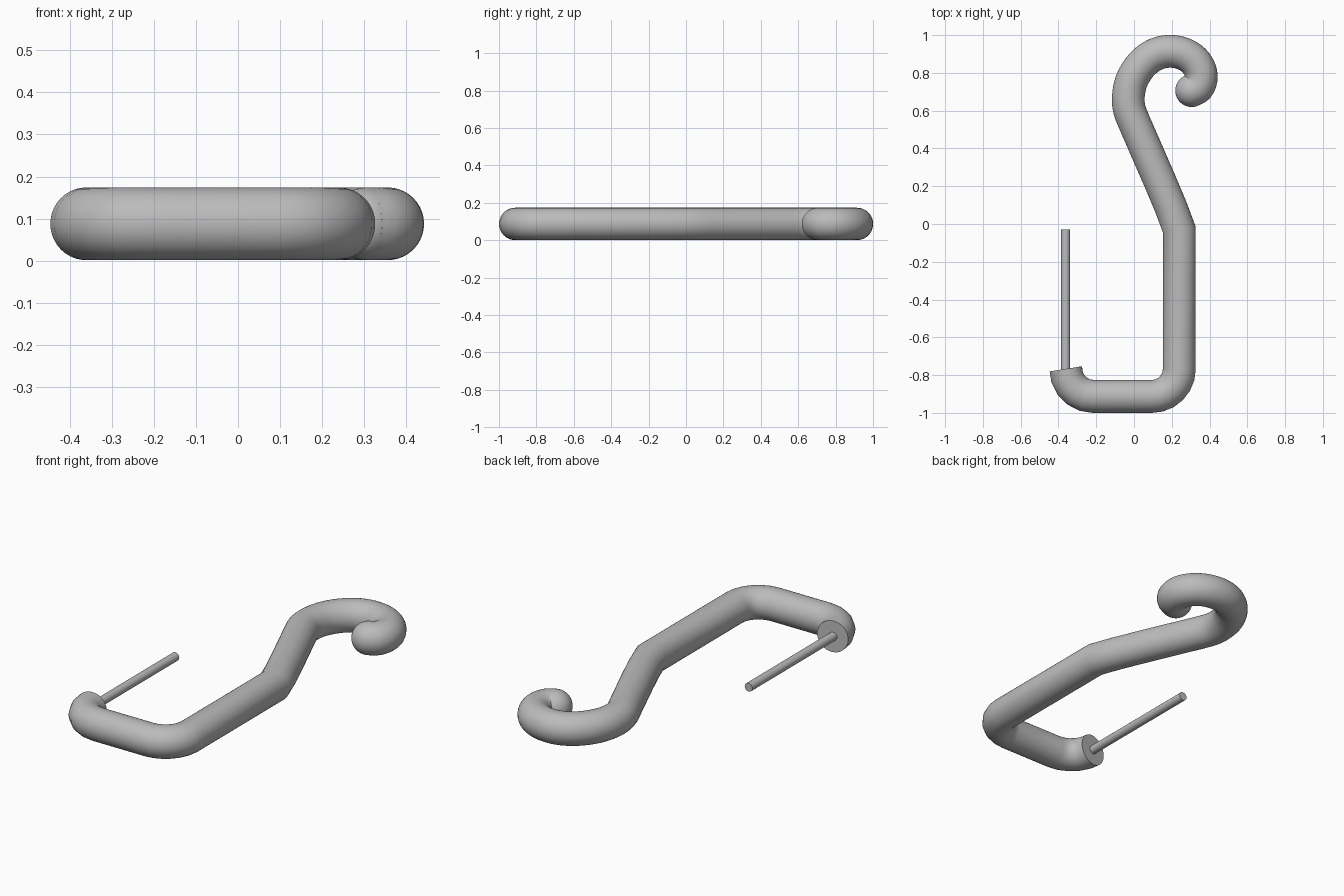
import bpy, bmesh, math
from mathutils import Vector

R = 0.0865          # main rod radius
MID = 0.0875        # height of the rod's centre line

cube = bpy.data.objects.get("Cube")
if cube:
    bpy.data.objects.remove(cube, do_unlink=True)

metal = bpy.data.materials.new("grey metal")
metal.use_nodes = True
metal.diffuse_color = (0.5, 0.5, 0.5, 1)
metal.node_tree.nodes["Principled BSDF"].inputs["Base Color"].default_value = (0.5, 0.5, 0.5, 1)


def arc(cx, cy, r, a0, a1, steps):
    angles = [math.radians(a0 + (a1 - a0) * i / steps) for i in range(steps + 1)]
    return [Vector((cx + r * math.cos(a), cy + r * math.sin(a), MID)) for a in angles]


def smooth_path(pts, steps):
    """Catmull-Rom curve through the points."""
    p = [2 * pts[0] - pts[1]] + pts + [2 * pts[-1] - pts[-2]]
    out = []
    for a, b, c, d in zip(p, p[1:], p[2:], p[3:]):
        for i in range(steps):
            t = i / steps
            out.append(0.5 * (2 * b + (c - a) * t + (2 * a - 5 * b + 4 * c - d) * t * t
                              + (3 * b - a - 3 * c + d) * t ** 3))
    return out + [pts[-1]]


def finish(name, bm):
    bmesh.ops.recalc_face_normals(bm, faces=bm.faces)
    mesh = bpy.data.meshes.new(name)
    bm.to_mesh(mesh)
    bm.free()
    mesh.materials.append(metal)
    obj = bpy.data.objects.new(name, mesh)
    bpy.context.collection.objects.link(obj)
    bpy.ops.object.select_all(action="DESELECT")
    obj.select_set(True)
    bpy.context.view_layer.objects.active = obj
    bpy.ops.object.shade_smooth_by_angle(angle=math.radians(40))
    return obj


def tube(bm, path, radius, sides):
    """Sweep a circle along a flat path, mitred at the bends and capped."""
    rings = []
    for i, p in enumerate(path):
        before = (p - path[i - 1]).normalized() if i else None
        after = (path[i + 1] - p).normalized() if i < len(path) - 1 else None
        before, after = before or after, after or before
        tan = (before + after).normalized()
        side = Vector((-tan.y, tan.x, 0)) / max(tan.dot(after), 0.8)
        rings.append([bm.verts.new(p + radius * (math.cos(a) * side + Vector((0, 0, math.sin(a)))))
                      for a in (math.tau * k / sides for k in range(sides))])
    for lo, hi in zip(rings, rings[1:]):
        for k in range(sides):
            n = (k + 1) % sides
            bm.faces.new((lo[k], lo[n], hi[n], hi[k]))
    bm.faces.new(rings[0])
    bm.faces.new(rings[-1])


# Bent rod: lower corners, long side, slanted neck and curled hook
lower = arc(-0.215, -0.767, 0.146, 180, 270, 5) + arc(0.094, -0.767, 0.146, 270, 360, 6)
neck = [Vector((0.24, -0.03, MID)), Vector((0.195, 0.09, MID)), Vector((0.136, 0.23, MID))]
hook = [Vector((x, y, MID)) for x, y in (
    (0.005, 0.53), (-0.024, 0.604), (-0.03, 0.675), (-0.014, 0.755), (0.025, 0.825),
    (0.076, 0.876), (0.135, 0.906), (0.2, 0.914), (0.265, 0.9), (0.318, 0.865),
    (0.35, 0.815), (0.355, 0.765), (0.338, 0.725), (0.305, 0.706))]
bm = bmesh.new()
tube(bm, lower + neck + smooth_path(hook, 3), R, 40)
finish("bent_hook", bm)

# Rounded tip of the hook
bm = bmesh.new()
bmesh.ops.create_uvsphere(bm, u_segments=40, v_segments=20, radius=R)
finish("hook_tip", bm).location = hook[-1]

# Thin pin standing on the flat end of the rod
bm = bmesh.new()
tube(bm, [Vector((-0.362, -0.79, MID)), Vector((-0.362, -0.03, MID))], 0.0235, 20)
finish("pin", bm)
